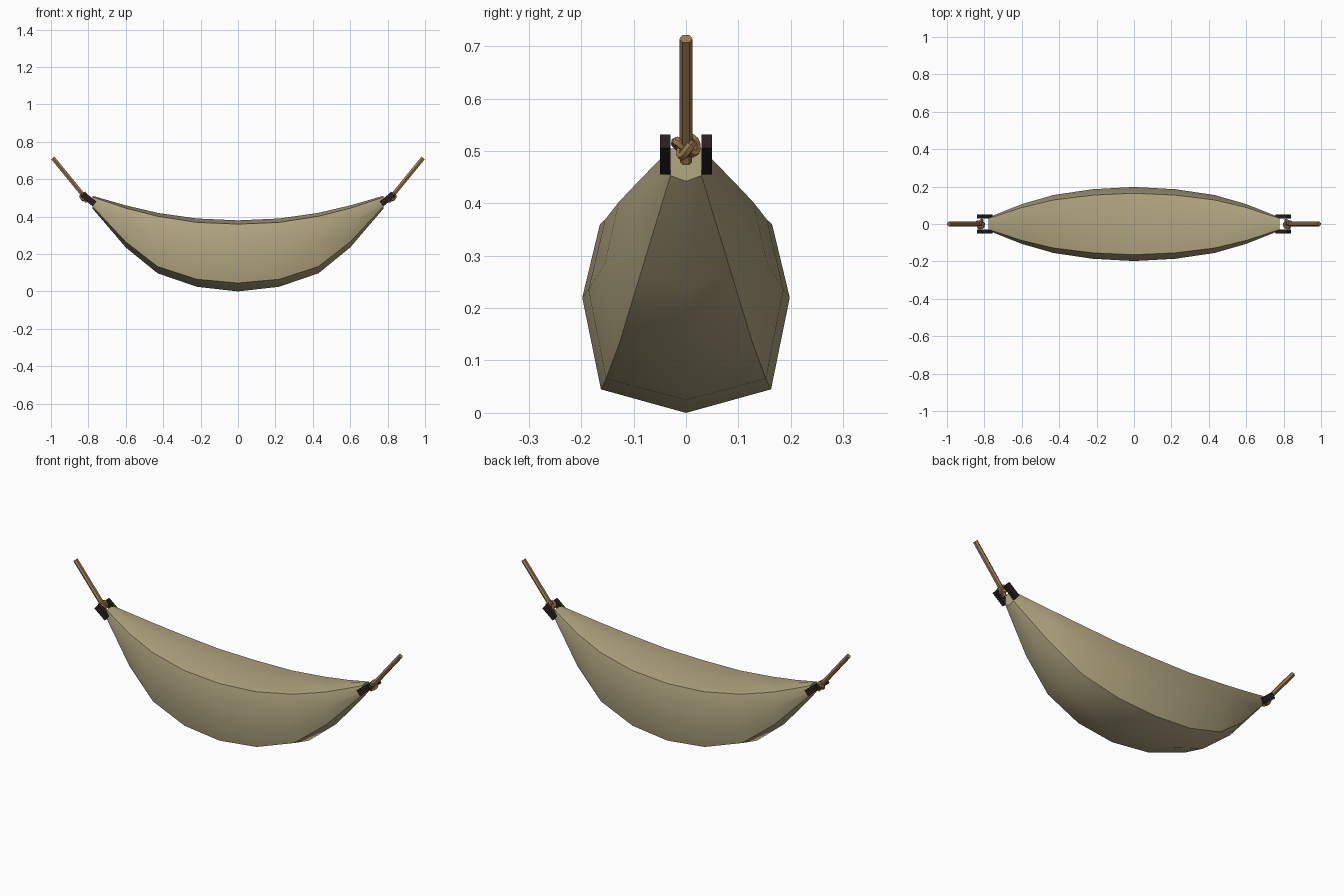
import bpy, bmesh, math
from mathutils import Vector, Matrix

if "Cube" in bpy.data.objects:
    bpy.data.objects.remove(bpy.data.objects["Cube"])


def mat(name, rgb):
    m = bpy.data.materials.new(name)
    m.diffuse_color = (*rgb, 1)
    m.use_nodes = True
    m.node_tree.nodes["Principled BSDF"].inputs["Base Color"].default_value = m.diffuse_color
    return m


CLOTH = mat("khaki cloth", (0.45, 0.385, 0.22))
ROPE = mat("tan rope", (0.36, 0.21, 0.075))
DARK = mat("dark toggle", (0.02, 0.014, 0.014))


def finish(obj, material, mirror=None, smooth=None):
    """Assign the material, add the mirror and set the shading."""
    obj.data.materials.append(material)
    bpy.ops.object.select_all(action='DESELECT')
    obj.select_set(True)
    bpy.context.view_layer.objects.active = obj
    if mirror:
        mod = obj.modifiers.new("mirror", 'MIRROR')
        mod.use_axis = mirror
        mod.use_mirror_merge = False
    if smooth:
        bpy.ops.object.shade_smooth_by_angle(angle=math.radians(smooth))


def mesh_object(name, bm):
    bmesh.ops.recalc_face_normals(bm, faces=bm.faces)
    me = bpy.data.meshes.new(name)
    bm.to_mesh(me)
    bm.free()
    obj = bpy.data.objects.new(name, me)
    bpy.context.collection.objects.link(obj)
    return obj


def tube(name, points, radius, cyclic=False):
    """Six-sided tube along a path, on both ends of the sling."""
    cu = bpy.data.curves.new(name, 'CURVE')
    cu.dimensions = '3D'
    cu.bevel_depth = radius
    cu.bevel_resolution = 1
    cu.use_fill_caps = True
    sp = cu.splines.new('POLY')
    sp.points.add(len(points) - 1)
    for p, co in zip(sp.points, points):
        p.co = (*co, 1)
    sp.use_cyclic_u = cyclic
    obj = bpy.data.objects.new(name, cu)
    bpy.context.collection.objects.link(obj)
    bpy.context.view_layer.objects.active = obj
    bpy.ops.object.select_all(action='DESELECT')
    obj.select_set(True)
    bpy.ops.object.convert(target='MESH')
    obj = bpy.context.object
    finish(obj, ROPE, (True, False, False), 35)


# Sling body: x, half width, then bottom, corner, side, rim and top heights
half = [(0.0, 0.198, 0.0, 0.045, 0.22, 0.36, 0.38),
        (0.22, 0.186, 0.025, 0.065, 0.235, 0.369, 0.39),
        (0.43, 0.155, 0.097, 0.133, 0.285, 0.402, 0.42),
        (0.60, 0.106, 0.235, 0.265, 0.365, 0.445, 0.46),
        (0.777, 0.036, 0.442, 0.453, 0.482, 0.504, 0.511)]
stations = [(-s[0], *s[1:]) for s in reversed(half[1:])] + half
bm = bmesh.new()
rings = []
for x, w, b, c, s, r, t in stations:
    prof = [(0, b), (.82 * w, c), (w, s), (.83 * w, r),
            (0, t), (-.83 * w, r), (-w, s), (-.82 * w, c)]
    rings.append([bm.verts.new((x, y, z)) for y, z in prof])
for a, b in zip(rings, rings[1:]):
    for i in range(8):
        j = (i + 1) % 8
        bm.faces.new((a[i], a[j], b[j], b[i]))
bm.faces.new(rings[0])
bm.faces.new(rings[-1])
finish(mesh_object("sling_body", bm), CLOTH, smooth=40)

# Toggle plates gripping each end
bm = bmesh.new()
m = (Matrix.Translation((0.798, 0.040, 0.493))
     @ Matrix.Rotation(math.radians(39), 4, 'Y')
     @ Matrix.Diagonal((0.08, 0.02, 0.033, 1)))
# tilt so the plate rises towards the inside-bottom / outside-top line
m = (Matrix.Translation((0.798, 0.040, 0.493))
     @ Matrix.Rotation(math.radians(-39), 4, 'Y')
     @ Matrix.Diagonal((0.08, 0.02, 0.033, 1)))
bmesh.ops.create_cube(bm, size=1, matrix=m)
finish(mesh_object("toggle_plates", bm), DARK, (True, True, False))

# Hanging rope with a short tail below the knot
centre = Vector((0.822, 0, 0.508))
end = Vector((0.99, 0, 0.714))
axis = (end - centre).normalized()
side = Vector((0, 1, 0))
up = axis.cross(side)
tube("hanging_rope", [centre, end], 0.0128)
tube("rope_tail", [centre, Vector((0.806, 0, 0.478))], 0.0115)

# Overhand knot
pts = []
for k in range(30):
    t = 2 * math.pi * k / 30
    u = math.sin(t) + 2 * math.sin(2 * t)
    v = math.cos(t) - 2 * math.cos(2 * t)
    pts.append(centre + side * u * 0.0072 + up * v * 0.0055
               - axis * math.sin(3 * t) * 0.013)
tube("rope_knot", pts, 0.0095, True)
